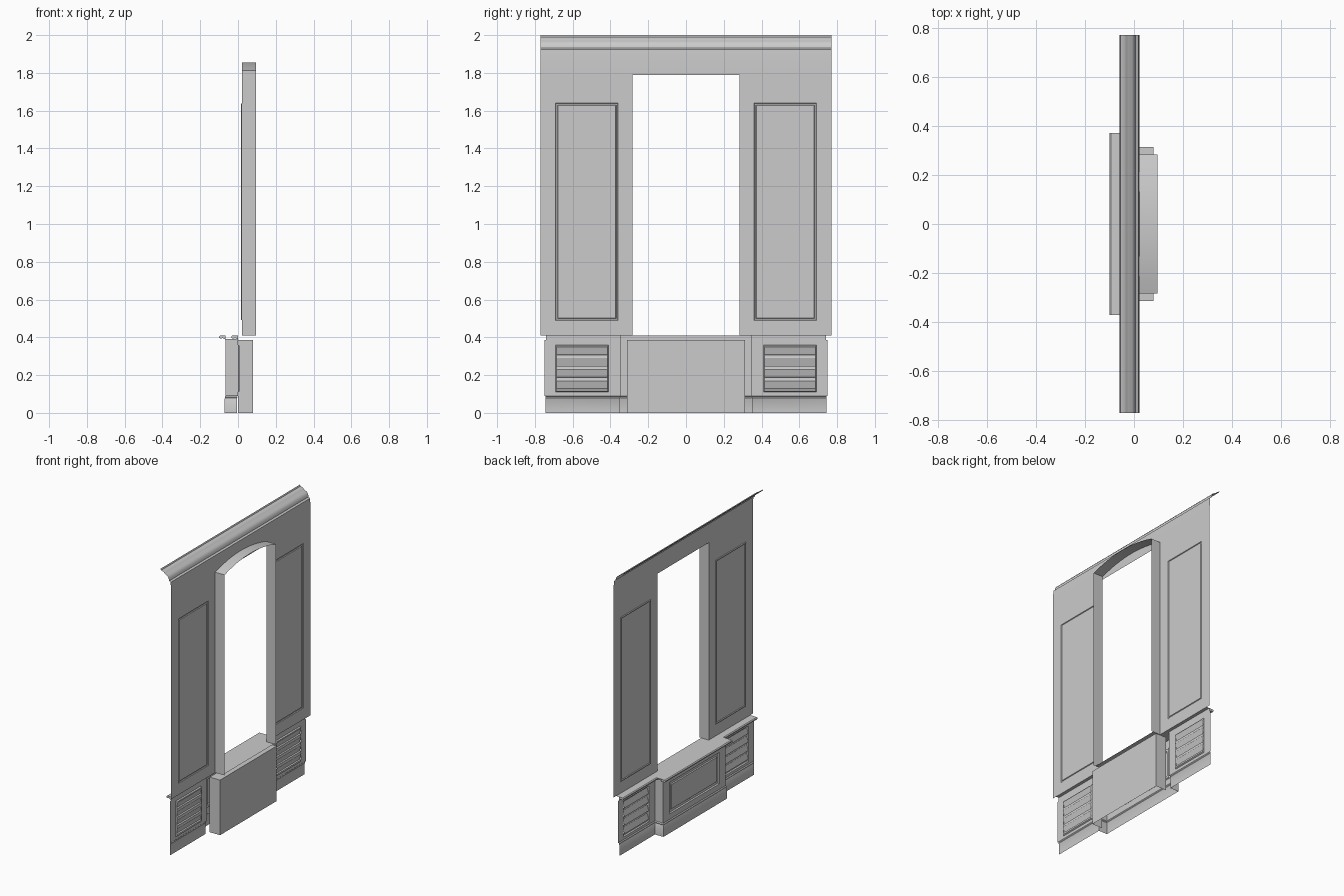
import bpy
import math

cube = bpy.data.objects.get("Cube")
if cube:
    bpy.data.objects.remove(cube, do_unlink=True)

paint = bpy.data.materials.new("grey_paint")
paint.use_nodes = True
grey = (0.6, 0.6, 0.6, 1)
paint.diffuse_color = grey
paint.node_tree.nodes["Principled BSDF"].inputs["Base Color"].default_value = grey


def loft(name, rows, closed=False, caps=()):
    """Skin rows of points with quads; caps lists the rows to fill."""
    n = len(rows[0])
    verts = [p for row in rows for p in row]
    faces = []
    for r in range(len(rows) - 1):
        for i in range(n if closed else n - 1):
            j = (i + 1) % n
            faces.append((r * n + i, r * n + j, (r + 1) * n + j, (r + 1) * n + i))
    for r in caps:
        faces.append(tuple(range(r * n, r * n + n)))
    mesh = bpy.data.meshes.new(name)
    mesh.from_pydata(verts, [], faces)
    mesh.materials.append(paint)
    obj = bpy.data.objects.new(name, mesh)
    bpy.context.collection.objects.link(obj)
    bpy.ops.object.select_all(action='DESELECT')
    obj.select_set(True)
    bpy.context.view_layer.objects.active = obj
    bpy.ops.object.mode_set(mode='EDIT')
    bpy.ops.mesh.select_all(action='SELECT')
    bpy.ops.mesh.normals_make_consistent(inside=False)
    bpy.ops.object.mode_set(mode='OBJECT')
    bpy.ops.object.shade_smooth_by_angle(angle=math.radians(35))
    return obj


def extrude_y(name, profile, y0, y1, closed=False):
    """Run an x-z profile along the wall."""
    rows = [[(x, y, z) for x, z in profile] for y in (y0, y1)]
    return loft(name, rows, closed, (0, 1) if closed else ())


def rect(x, y0, y1, z0, z1, inset=0):
    return [(x, y0 + inset, z0 + inset), (x, y1 - inset, z0 + inset),
            (x, y1 - inset, z1 - inset), (x, y0 + inset, z1 - inset)]


def panel(name, x, outer, inner, steps, fill=True):
    """Flat board with a moulded field; steps are (inset, x offset)."""
    rows = [rect(x, *outer)] + [rect(x + dx, *inner, inset) for inset, dx in steps]
    return loft(name, rows, True, (len(rows) - 1,) if fill else ())


def both_sides(path):
    """Complete half a plan path by mirroring it across y = 0."""
    return path + [(x, -y) for x, y in reversed(path)]


WALL, END, JAMB = 0.022, 0.77, 0.283
TOP, SILL = 1.79, 0.41
SEAT, SEAT_Y = -0.065, 0.345


def nose(front):
    return [(front + 0.035, 0.388), (front + 0.02, 0.396), (front + 0.006, 0.393),
            (front, 0.398), (front, 0.405), (front + 0.006, SILL), (front + 0.035, SILL)]


# Crown moulding
extrude_y("crown", [(WALL, TOP), (WALL, 1.86), (0.018, 1.925), (0.006, 1.932),
                    (0.003, 1.95), (-0.008, 1.965), (-0.024, 1.972), (-0.03, 1.978),
                    (-0.04, 1.986), (-0.056, 1.99), (-0.06, 2.0)], -END, END)

# Parts that repeat on either side
for s, side in ((1, "back"), (-1, "front")):
    def span(a, b):
        return tuple(sorted((s * a, s * b)))

    panel(f"wall_panel_{side}", WALL, (*span(JAMB, END), SILL, TOP),
          (*span(0.36, 0.69), 0.49, 1.64),
          [(0, 0), (0.003, -0.005), (0.009, -0.005), (0.012, 0)])

    # Lower board with a grille of sloping slats
    panel(f"grille_frame_{side}", 0, (*span(SEAT_Y, 0.75), 0.09, 0.385),
          (*span(0.41, 0.69), 0.11, 0.36), [(0, 0), (0.005, 0.008)], fill=False)
    slats = []
    for k in range(4):
        z = 0.115 + k * 0.06
        slats += [(0.008, z), (0.008, z + 0.012), (-0.002, z + 0.014), (0.01, z + 0.055)]
    slats.append((0.008, 0.355))
    extrude_y(f"grille_slats_{side}", slats, *span(0.415, 0.685))

    extrude_y(f"chair_rail_{side}", nose(-0.035), *span(0.35, 0.74), closed=True)
    extrude_y(f"rail_top_{side}", [(0, SILL), (WALL, SILL)], *span(JAMB, 0.74))
    extrude_y(f"rail_neck_{side}", [(0, 0.385), (0, SILL)], *span(SEAT_Y, 0.74))

# Arched window reveal
arch = [(JAMB, SILL), (JAMB, 1.812)]
for i in range(1, 12):
    t = 1 - i / 6
    arch.append((JAMB * t, 1.812 + 0.043 * (1 - t * t)))
arch += [(-JAMB, 1.812), (-JAMB, SILL)]
loft("window_reveal", [[(x, y, z) for y, z in arch] for x in (WALL, 0.095)])

# Window seat
extrude_y("seat_nose", nose(-0.1), -0.37, 0.37, closed=True)
extrude_y("seat_top", [(SEAT, SILL), (0, SILL)], -0.37, 0.37)
extrude_y("window_sill", [(0, SILL), (0.08, SILL)], -JAMB, JAMB)
panel("seat_front", SEAT, (-SEAT_Y, SEAT_Y, 0.09, 0.39), (-0.275, 0.275, 0.13, 0.35),
      [(0, 0), (0.005, 0.008), (0.02, 0.008), (0.025, 0.002)])
for s, side in ((1, "back"), (-1, "front")):
    loft(f"seat_cheek_{side}", [[(x, s * SEAT_Y, z) for z in (0.09, 0.39)] for x in (SEAT, 0)])

# Skirting that steps around the seat, with a chamfered top
skirting = []
for z, out in ((0, 0.006), (0.075, 0.006), (0.08, 0.003), (0.085, 0.005), (0.092, 0)):
    plan = both_sides([(-out, 0.745), (-out, SEAT_Y + out), (SEAT - out, SEAT_Y + out)])
    skirting.append([(x, y, z) for x, y in plan])
loft("skirting", skirting)

# Plain box behind the seat, open below
box_plan = both_sides([(0, 0.313), (0.08, 0.313)])
loft("rear_box", [[(x, y, z) for x, y in box_plan] for z in (0, 0.385)], False, (1,))
